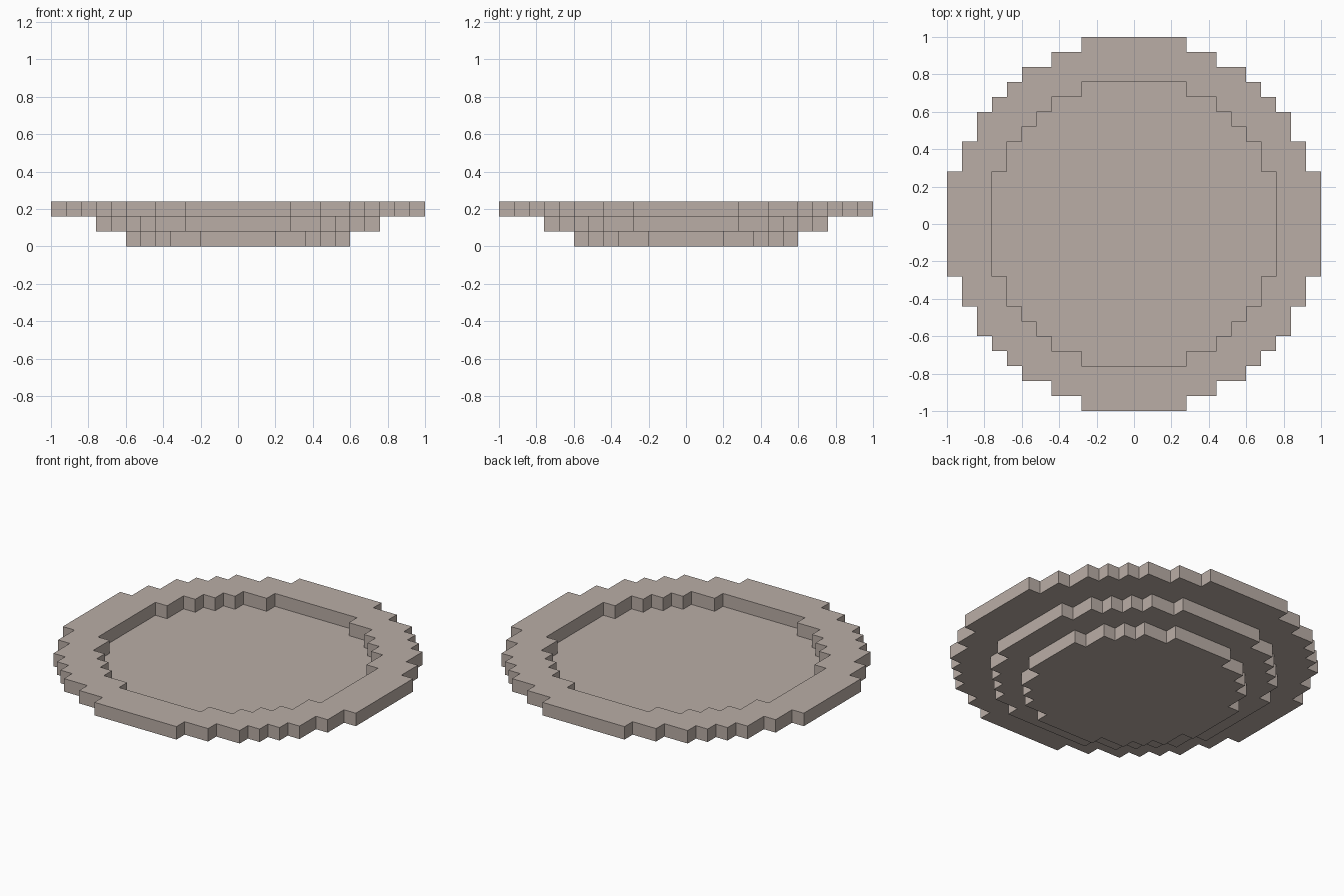
import bpy
import bmesh

if "Cube" in bpy.data.objects:
    bpy.data.objects.remove(bpy.data.objects["Cube"], do_unlink=True)

STEP = 0.08  # size of one block

stone = bpy.data.materials.new("pale stone")
stone.use_nodes = True
colour = (0.49, 0.42, 0.38, 1)
stone.diffuse_color = colour
bsdf = stone.node_tree.nodes["Principled BSDF"]
bsdf.inputs["Base Color"].default_value = colour
bsdf.inputs["Roughness"].default_value = 0.9


def stepped_circle(steps):
    """Blocky circle outline from its first-quadrant (x, y) stair corners."""
    quarter = []
    for i, (x, y) in enumerate(steps):
        quarter.append((x, y))
        if i + 1 < len(steps):
            quarter.append((x, steps[i + 1][1]))  # inner corner of the stair
    loop = []
    for _ in range(4):
        loop += quarter
        # turn by a quarter circle, clockwise
        quarter = [(y, -x) for x, y in quarter]
    return loop


def slab(name, outlines, z, height):
    """Closed slab from an outer outline and optional hole outlines."""
    bm = bmesh.new()
    for outline in outlines:
        verts = [bm.verts.new((x, y, z)) for x, y in outline]
        for a, b in zip(verts, verts[1:] + verts[:1]):
            bm.edges.new((a, b))
    bmesh.ops.triangle_fill(bm, edges=bm.edges[:], use_beauty=True)
    raised = bmesh.ops.extrude_face_region(bm, geom=bm.faces[:], use_keep_orig=True)
    top = [v for v in raised["geom"] if isinstance(v, bmesh.types.BMVert)]
    bmesh.ops.translate(bm, verts=top, vec=(0, 0, height))
    bmesh.ops.recalc_face_normals(bm, faces=bm.faces[:])
    mesh = bpy.data.meshes.new(name)
    bm.to_mesh(mesh)
    bm.free()
    mesh.materials.append(stone)
    obj = bpy.data.objects.new(name, mesh)
    bpy.context.collection.objects.link(obj)
    return obj


# Stair outlines, from the front-most step round to the side
base_outline = stepped_circle([(.20, .60), (.36, .52), (.44, .44), (.52, .36), (.60, .20)])
floor_outline = stepped_circle([(.28, .76), (.44, .68), (.52, .60), (.60, .52), (.68, .44), (.76, .28)])
rim_outline = stepped_circle([(.28, 1.0), (.44, .92), (.60, .84), (.68, .76),
                              (.76, .68), (.84, .60), (.92, .44), (1.0, .28)])

# Three layers; the rim is a ring round the sunken floor
slab("foot_base", [base_outline], 0, STEP)
slab("dish_floor", [floor_outline], STEP, STEP)
slab("dish_rim", [rim_outline, floor_outline], 2 * STEP, STEP)
